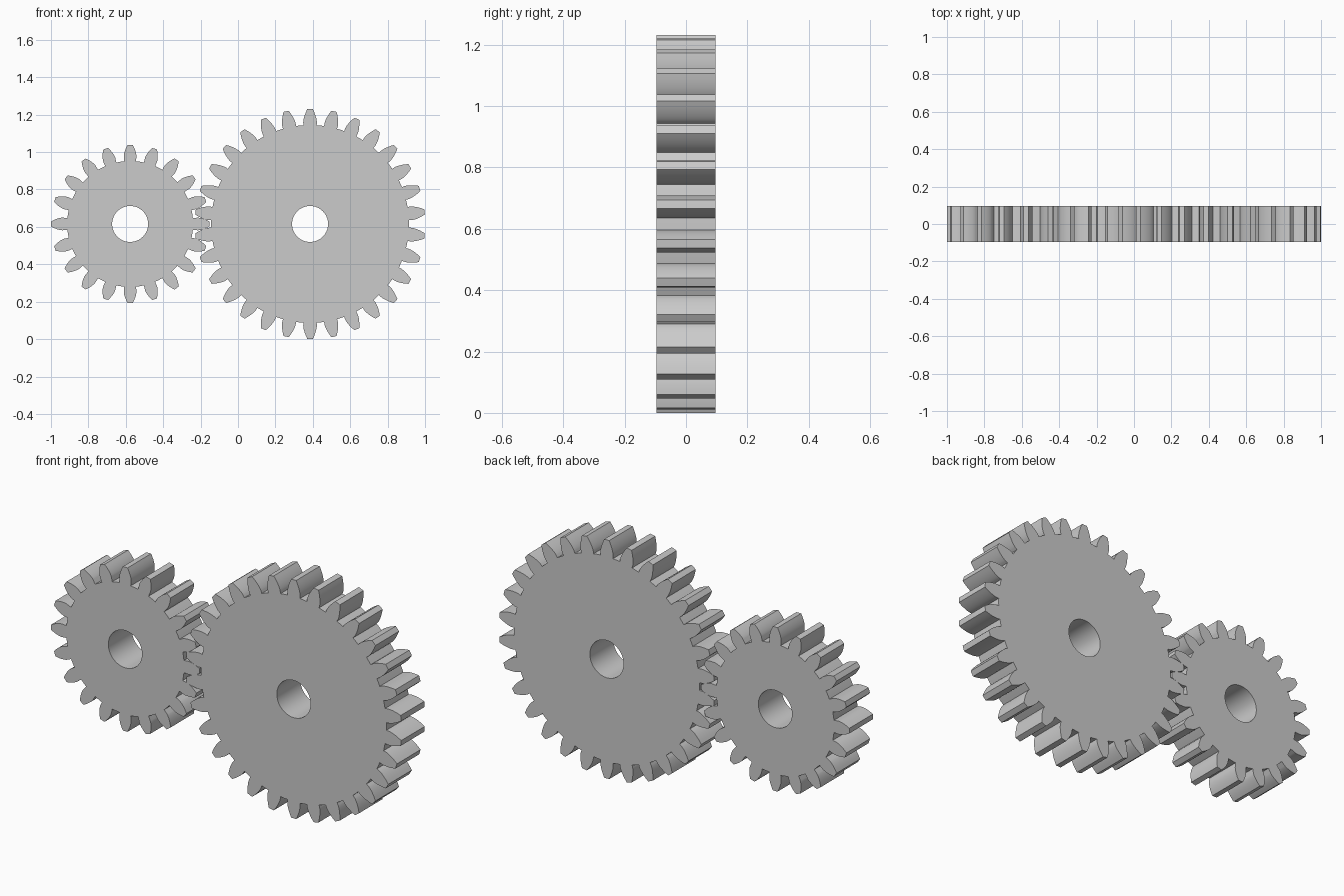
import bpy, bmesh, math

if "Cube" in bpy.data.objects:
    bpy.data.objects.remove(bpy.data.objects["Cube"])

M = 0.03848                 # gear module: pitch diameter / tooth count
PRESSURE = math.radians(20)
HALF_THICK = 2.5 * M
BORE = 2.5 * M
CENTRE_Z = 16 * M


def inv(a):
    return math.tan(a) - a


def gear_outline(teeth):
    """Closed involute outline with one tooth pointing straight up."""
    pitch, tip, root = teeth * M / 2, (teeth / 2 + 1) * M, (teeth / 2 - 1.25) * M
    base = pitch * math.cos(PRESSURE)
    half_base = math.pi / (2 * teeth) + inv(PRESSURE)
    # one flank, root to tip: (radius, half angle of tooth)
    flank = [(root, half_base)]
    steps = 7
    for i in range(steps + 1):
        r = base + (tip - base) * (i / steps) ** 1.5
        flank.append((r, half_base - inv(math.acos(min(1, base / r)))))
    tooth = [(r, -a) for r, a in flank] + [(tip, 0)] + [(r, a) for r, a in reversed(flank)]
    tooth.append((root, math.pi / teeth))
    pts = []
    for k in range(teeth):
        mid = math.pi / 2 + k * math.tau / teeth
        pts += [(r * math.cos(mid + a), r * math.sin(mid + a)) for r, a in tooth]
    return pts


def make_gear(name, teeth, x):
    bm = bmesh.new()
    bore = [(BORE * math.cos(i * math.tau / 64), BORE * math.sin(i * math.tau / 64))
            for i in range(64)]
    # front face: outline with a round bore
    for loop in (gear_outline(teeth), bore):
        vs = [bm.verts.new((px, -HALF_THICK, pz)) for px, pz in loop]
        for i, v in enumerate(vs):
            bm.edges.new((v, vs[(i + 1) % len(vs)]))
    bmesh.ops.triangle_fill(bm, use_beauty=True, edges=bm.edges[:], normal=(0, -1, 0))
    # thickness
    ext = bmesh.ops.extrude_face_region(bm, geom=bm.faces[:], use_keep_orig=True)
    new = [g for g in ext["geom"] if isinstance(g, bmesh.types.BMVert)]
    bmesh.ops.translate(bm, verts=new, vec=(0, 2 * HALF_THICK, 0))
    bmesh.ops.recalc_face_normals(bm, faces=bm.faces[:])
    me = bpy.data.meshes.new(name)
    bm.to_mesh(me)
    bm.free()
    ob = bpy.data.objects.new(name, me)
    bpy.context.collection.objects.link(ob)
    ob.location = (x, 0, CENTRE_Z)
    bpy.ops.object.select_all(action='DESELECT')
    ob.select_set(True)
    bpy.context.view_layer.objects.active = ob
    bpy.ops.object.shade_smooth_by_angle(angle=math.radians(25))


# meshing pair, centres one pitch-radius sum apart
small_x = -1 + 11 * M
make_gear("small_gear", 20, small_x)
make_gear("large_gear", 30, small_x + 25 * M)
